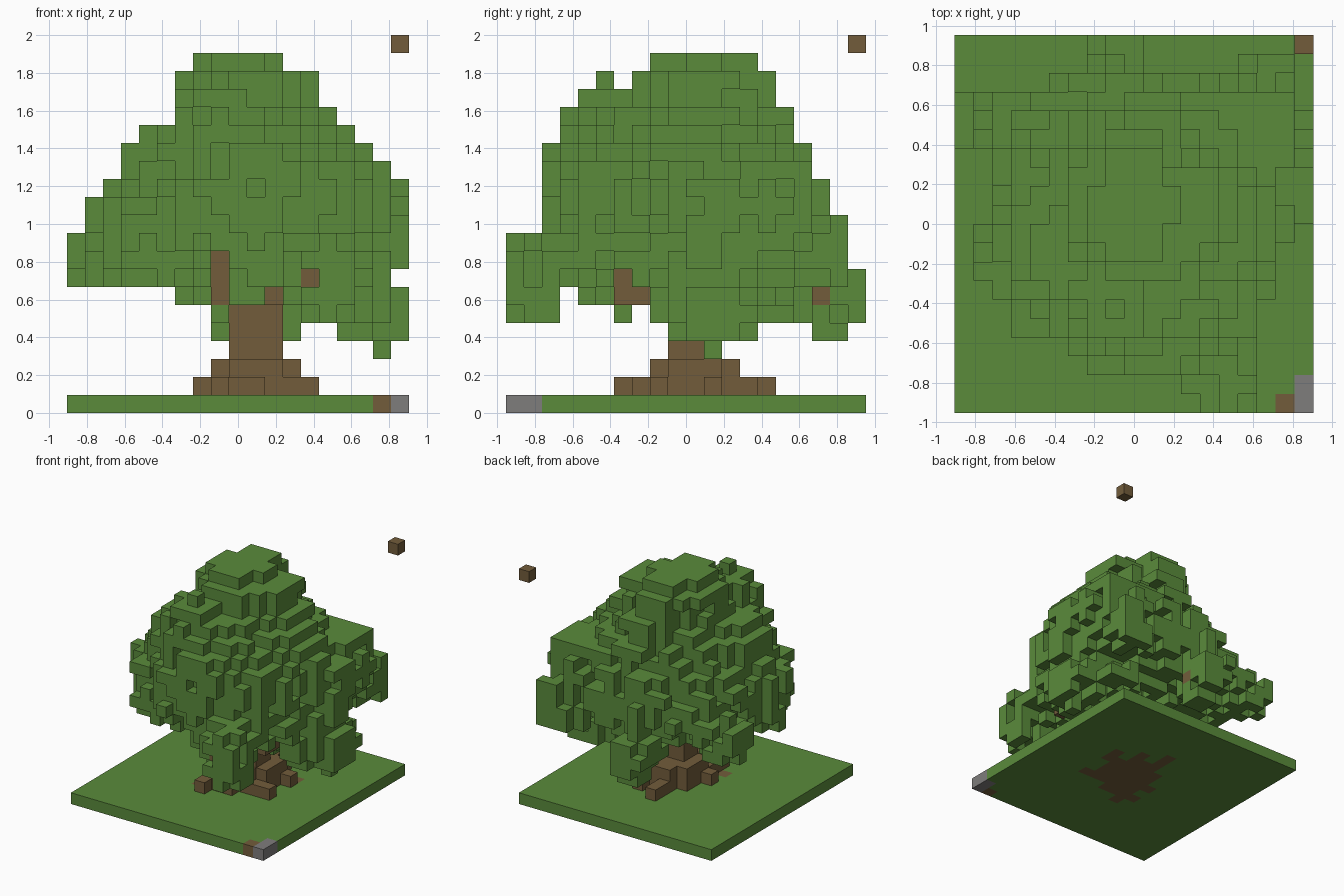
import bpy
import bmesh
import random
from mathutils import Vector

random.seed(4)
cube = bpy.data.objects.get("Cube")
if cube:
    bpy.data.objects.remove(cube)

S = 2 / 21                       # size of one block
NX, NY = 19, 20                  # blocks across and deep


def material(name, rgb):
    m = bpy.data.materials.new(name)
    m.use_nodes = True
    m.diffuse_color = (*rgb, 1)
    m.node_tree.nodes["Principled BSDF"].inputs["Base Color"].default_value = (*rgb, 1)
    return m


green = material("leaf_green", (0.103, 0.258, 0.044))
brown = material("bark_brown", (0.170, 0.108, 0.044))
grey = material("stone_grey", (0.212, 0.205, 0.203))


def box(x0, x1, y0, y1, z0, z1):
    return {(i, j, k) for i in range(x0, x1 + 1)
            for j in range(y0, y1 + 1) for k in range(z0, z1 + 1)}


def oval(x0, x1, y0, y1, k, n):
    """One flat layer with a rounded outline."""
    cx, cy = (x0 + x1) / 2, (y0 + y1) / 2
    rx, ry = (x1 - x0 + 1) / 2, (y1 - y0 + 1) / 2
    return {c for c in box(x0, x1, y0, y1, k, k)
            if abs((c[0] - cx) / rx) ** n + abs((c[1] - cy) / ry) ** n
            <= 1 + random.uniform(-0.1, 0.1)}


def lobe(centre, radii):
    """A round clump of leaves."""
    return {c for c in box(0, NX - 1, 0, NY - 1, 1, 19)
            if sum(((a - b) / r) ** 2 for a, b, r in zip(c, centre, radii)) <= 1}


def is_open(cell, filled):
    """True where a side or the underside touches air."""
    i, j, k = cell
    return not {(i + 1, j, k), (i - 1, j, k), (i, j + 1, k),
                (i, j - 1, k), (i, j, k - 1)} <= filled


# Crown layers from the top down
layers = [(7, 11, 8, 13), (6, 13, 7, 14), (6, 13, 7, 14), (6, 14, 5, 15),
          (4, 15, 3, 15), (3, 16, 2, 16), (3, 17, 2, 16), (2, 18, 2, 17),
          (1, 18, 2, 17), (1, 18, 2, 18), (1, 18, 2, 18), (1, 18, 2, 17),
          (1, 17, 3, 16), (6, 17, 4, 14), (12, 18, 8, 15)]
leaves = set()
for n, layer in enumerate(layers):
    k = 19 - n
    leaves |= oval(*layer, k, 1.5 if 13 < k < 17 or k == 19 else 1.9)

# Clumps: front, right, back, back right, back left, upper back right, upper front
for centre, radii in [((13.8, 1.6, 7), (2.3, 2.3, 3.0)),
                      ((16.5, 11, 5.3), (2.3, 2.6, 2.0)),
                      ((8.2, 17.5, 5.8), (2.0, 2.4, 2.3)),
                      ((15.8, 17, 8.5), (2.4, 2.2, 2.6)),
                      ((1.5, 15, 8.3), (2.2, 2.0, 1.9)),
                      ((15, 14, 11), (3.2, 3.2, 2.9)),
                      ((8, 5.5, 14), (3.5, 3.0, 3.9))]:
    leaves |= lobe(centre, radii)
leaves |= box(13, 17, 16, 16, 13, 13) | box(14, 16, 8, 9, 5, 5)

# Trim to the plan outline, row by row from the front
outline = [(13, 15), (12, 15), (7, 15), (6, 16)] + [(3, 15)] * 2 + [(1, 16)] * 3 \
    + [(1, 17)] + [(2, 18)] * 4 + [(0, 18)] * 3 + [(3, 17), (7, 17), (7, 9)]
leaves = {c for c in leaves if outline[c[1]][0] <= c[0] <= outline[c[1]][1]}
leaves -= box(10, 14, 18, 18, 1, 19) | box(0, 18, 3, 3, 1, 6) | box(0, 7, 0, 19, 1, 5)

# Ragged surface: drop some outer blocks, but keep the few that set a layer's width
outer = [c for c in sorted(leaves) if is_open(c, leaves)]
for k in range(1, 20):
    row = [c for c in outer if c[2] == k]
    for c in row:
        ends = [(a, f(r[a] for r in row)) for a in (0, 1) for f in (min, max)]
        keep = any(c[a] == e and sum(r[a] == e for r in row) < 5 for a, e in ends)
        if not keep and random.random() < 0.28:
            leaves.discard(c)
leaves |= {(8, 5, 18), (17, 11, 3), (12, 11, 4), (8, 6, 5), (12, 10, 4), (16, 9, 4), (15, 9, 4)}
leaves |= {(16, 13, 4), (16, 13, 5), (15, 14, 5), (14, 15, 5), (15, 14, 6), (14, 15, 6),
           (14, 14, 6), (8, 16, 6), (8, 15, 6), (14, 0, 7), (14, 0, 6), (13, 0, 6)}

# Openings that show the trunk and branches
leaves -= box(8, 8, 0, 6, 6, 8) | box(11, 11, 0, 8, 6, 6) | box(9, 11, 0, 8, 1, 5)
leaves -= box(15, 18, 6, 6, 6, 7) | box(15, 18, 7, 7, 6, 6)
leaves -= box(10, 18, 17, 17, 6, 6) | {(13, 0, 7)}

# Trunk, spreading roots and branches
roots = [(8, 8), (8, 10), (8, 13), (7, 12), (8, 12), (8, 13), (9, 11), (9, 9), (9, 9)]
wood = set()
for n, (a, b) in enumerate(roots):
    wood |= box(a, b, 6 + n, 6 + n, 0, 1)
wood |= {(11, 13, 0), (11, 13, 1), (7, 7, 0), (13, 12, 0)}
wood |= oval(8, 12, 8, 12, 2, 1.8) | box(9, 11, 9, 10, 2, 5)
wood |= {(11, 9, 6), (11, 8, 6), (8, 8, 5), (8, 7, 6), (13, 1, 7), (9, 17, 6)}
wood |= box(8, 8, 6, 6, 6, 8) | box(14, 14, 6, 6, 6, 7) | {(14, 7, 6)}
leaves -= wood

# Ground slab and small marker blocks
stone = box(18, 18, 0, 1, 0, 0)
marker = {(17, 0, 0)}
floating = {(18, 19, 20)}
ground = box(0, NX - 1, 0, NY - 1, 0, 0) - wood - stone - marker
solid = ground | wood | leaves | stone | marker | floating


def build(name, cells, mat):
    """Skin the blocks, keeping only faces that touch open air."""
    bm = bmesh.new()
    verts = {}

    def vert(p):
        key = tuple(round(v) for v in p)
        if key not in verts:
            verts[key] = bm.verts.new(((key[0] - NX / 2) * S, (key[1] - NY / 2) * S, key[2] * S))
        return verts[key]

    for cell in sorted(cells):
        mid = Vector(cell) + Vector((0.5, 0.5, 0.5))
        for axis in range(3):
            for sign in (-1, 1):
                d = Vector((0, 0, 0))
                d[axis] = sign
                if tuple(int(v) for v in Vector(cell) + d) in solid:
                    continue
                u = Vector((0, 0, 0))
                u[(axis + 1) % 3] = 0.5
                w = d.cross(u)
                c = mid + d / 2
                bm.faces.new([vert(p) for p in (c - u - w, c + u - w, c + u + w, c - u + w)])
    mesh = bpy.data.meshes.new(name)
    bm.to_mesh(mesh)
    bm.free()
    mesh.materials.append(mat)
    bpy.context.collection.objects.link(bpy.data.objects.new(name, mesh))


build("ground_slab", ground, green)
build("trunk_and_roots", wood, brown)
build("leaf_crown", leaves, green)
build("corner_stone", stone, grey)
build("corner_soil_block", marker, brown)
build("floating_block", floating, brown)
